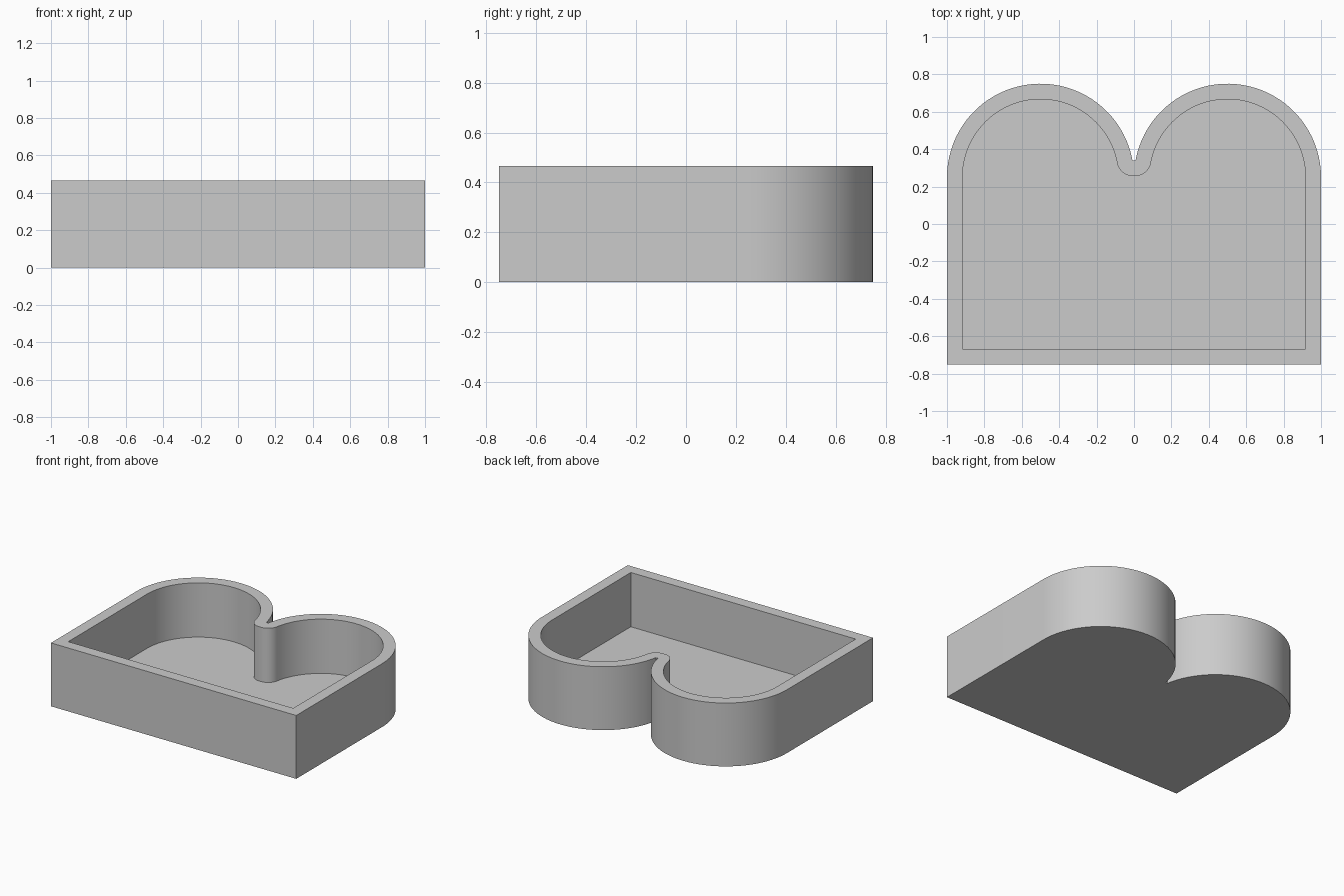
import bpy, bmesh
from math import sin, cos, pi, radians

if "Cube" in bpy.data.objects:
    bpy.data.objects.remove(bpy.data.objects["Cube"])

HEIGHT, WALL, FLOOR = 0.467, 0.083, 0.067
RADIUS, LOBE_X, LOBE_Y, FRONT = 0.5, 0.5, 0.25, -0.75
NOTCH = radians(10.4)  # where each lobe stops short of the middle
STEPS = 40


def arc(cx, cy, r, start, end, steps):
    return [(cx + r * cos(start + (end - start) * i / steps),
             cy + r * sin(start + (end - start) * i / steps))
            for i in range(steps + 1)]


def outline(inset):
    """Two-lobed outline, moved inward by the inset."""
    half = [(LOBE_X + RADIUS - inset, FRONT + inset)]
    half += arc(LOBE_X, LOBE_Y, RADIUS - inset, 0, pi - NOTCH, STEPS)
    if inset:  # rounded wall around the notch
        tip_x = LOBE_X - RADIUS * cos(NOTCH)
        tip_y = LOBE_Y + RADIUS * sin(NOTCH)
        half += arc(tip_x, tip_y, inset, -NOTCH, -pi / 2, 12)[1:]
    return half + [(-x, y) for x, y in reversed(half)]


def loop(bm, points, z):
    verts = [bm.verts.new((x, y, z)) for x, y in points]
    edges = [bm.edges.new((v, verts[i - 1])) for i, v in enumerate(verts)]
    return verts, edges


def wall(bm, low, high):
    for i in range(len(low)):
        bm.faces.new((low[i - 1], low[i], high[i], high[i - 1]))


# Tray: outer wall, inner wall, base, floor and flat rim
bm = bmesh.new()
outer, inner = outline(0), outline(WALL)
base, base_edges = loop(bm, outer, 0)
rim_out, rim_out_edges = loop(bm, outer, HEIGHT)
rim_in, rim_in_edges = loop(bm, inner, HEIGHT)
floor, floor_edges = loop(bm, inner, FLOOR)
wall(bm, base, rim_out)
wall(bm, floor, rim_in)
for edges in (base_edges, floor_edges, rim_out_edges + rim_in_edges):
    bmesh.ops.triangle_fill(bm, use_beauty=True, edges=edges)
bmesh.ops.recalc_face_normals(bm, faces=bm.faces)

mesh = bpy.data.meshes.new("tray")
bm.to_mesh(mesh)
bm.free()
tray = bpy.data.objects.new("tray", mesh)
bpy.context.collection.objects.link(tray)

# Plain grey finish
grey = bpy.data.materials.new("plain_grey")
grey.use_nodes = True
colour = (0.6, 0.6, 0.6, 1)
grey.diffuse_color = colour
grey.node_tree.nodes["Principled BSDF"].inputs["Base Color"].default_value = colour
mesh.materials.append(grey)

bpy.ops.object.select_all(action="DESELECT")
tray.select_set(True)
bpy.context.view_layer.objects.active = tray
bpy.ops.object.shade_smooth_by_angle(angle=radians(30))
